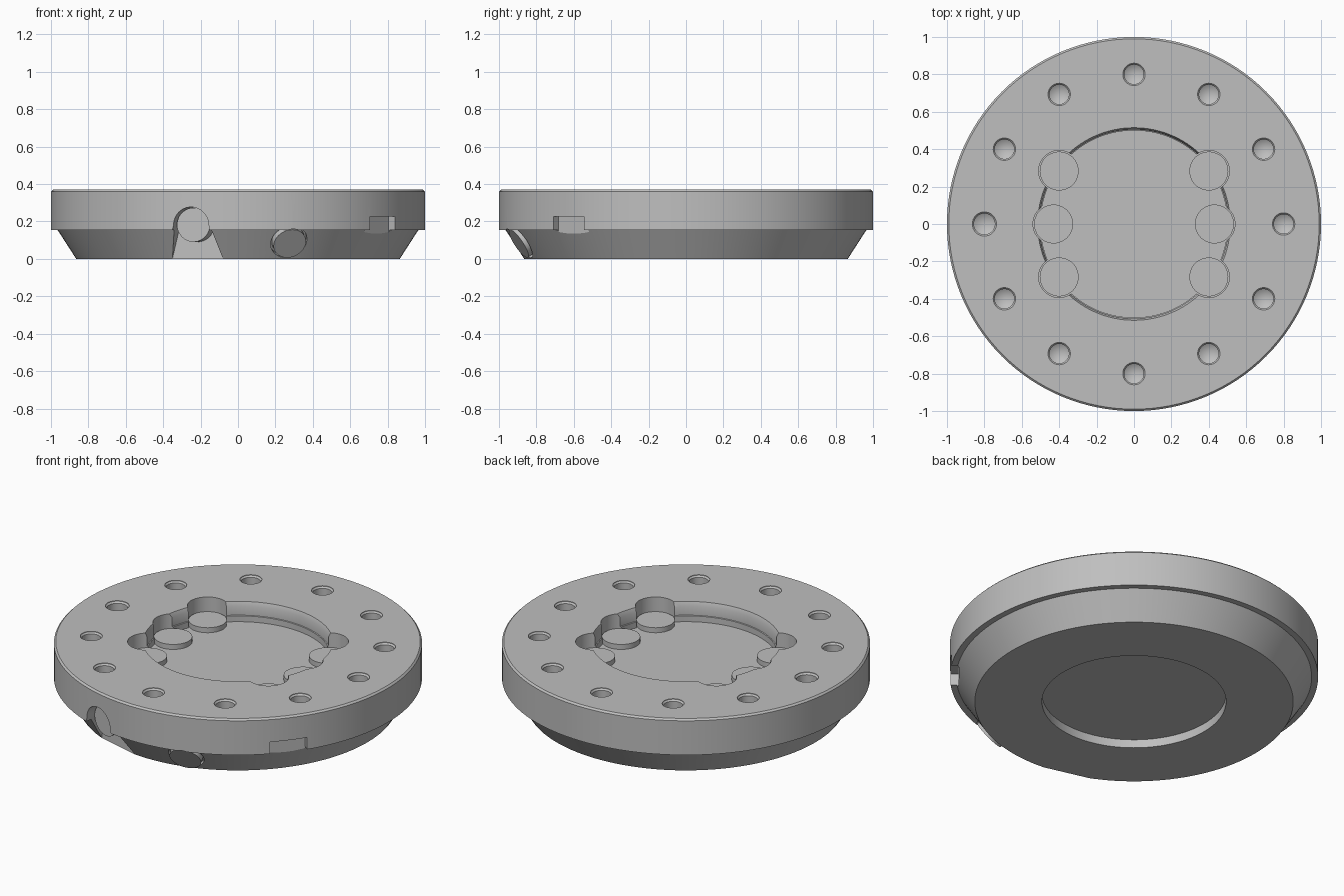
import bpy, bmesh, math
from mathutils import Matrix, Vector

if "Cube" in bpy.data.objects:
    bpy.data.objects.remove(bpy.data.objects["Cube"], do_unlink=True)

TOP = 0.37       # upper face height
FLOOR = 0.255    # floor of the upper recess

metal = bpy.data.materials.new("plain_grey")
metal.use_nodes = True
metal.diffuse_color = (0.52, 0.52, 0.52, 1)
metal.node_tree.nodes["Principled BSDF"].inputs["Base Color"].default_value = (0.52, 0.52, 0.52, 1)


def finish(name, bm, matrix=Matrix()):
    bmesh.ops.recalc_face_normals(bm, faces=bm.faces)
    mesh = bpy.data.meshes.new(name)
    bm.to_mesh(mesh)
    bm.free()
    mesh.transform(matrix)
    mesh.materials.append(metal)
    obj = bpy.data.objects.new(name, mesh)
    bpy.context.collection.objects.link(obj)
    return obj


def lathe(name, profile, steps=48, matrix=Matrix()):
    """Turn (radius, z) points, starting and ending on the axis."""
    bm = bmesh.new()
    verts = [bm.verts.new((r, 0, z)) for r, z in profile]
    edges = [bm.edges.new(pair) for pair in zip(verts, verts[1:])]
    bmesh.ops.spin(bm, geom=verts + edges, cent=(0, 0, 0), axis=(0, 0, 1),
                   angle=math.tau, steps=steps, use_merge=True)
    bmesh.ops.remove_doubles(bm, verts=bm.verts, dist=1e-5)
    return finish(name, bm, matrix)


def cylinder(name, radius, z0, z1, matrix=Matrix()):
    return lathe(name, [(0, z0), (radius, z0), (radius, z1), (0, z1)], 48, matrix)


def prism(name, outline, depth0, depth1, matrix):
    """Extrude a flat outline along its local z."""
    bm = bmesh.new()
    face = bm.faces.new([bm.verts.new((x, y, depth0)) for x, y in outline])
    out = bmesh.ops.extrude_face_region(bm, geom=[face])["geom"]
    bmesh.ops.translate(bm, vec=(0, 0, depth1 - depth0),
                        verts=[v for v in out if isinstance(v, bmesh.types.BMVert)])
    return finish(name, bm, matrix)


def side_frame(degrees, radius=0, height=0, tilt=0):
    """Local z points outward at the given bearing, local y points up."""
    a = math.radians(degrees)
    out = Vector((math.cos(a), math.sin(a), 0))
    turn = Matrix.Rotation(a + math.pi / 2, 4, 'Z') @ Matrix.Rotation(math.pi / 2 + tilt, 4, 'X')
    return Matrix.Translation(out * radius + Vector((0, 0, height))) @ turn


def cut(target, cutter):
    mod = target.modifiers.new("cut", 'BOOLEAN')
    mod.operation, mod.solver, mod.object = 'DIFFERENCE', 'EXACT', cutter
    bpy.context.view_layer.objects.active = target
    bpy.ops.object.modifier_apply(modifier=mod.name)
    bpy.data.objects.remove(cutter, do_unlink=True)


# Main body: rim, small ledge, sloping underside and both round recesses
body = lathe("ring_body", [
    (0, 0.05), (0.5, 0.05), (0.5, 0), (0.865, 0), (0.965, 0.155), (1, 0.155),
    (1, TOP - 0.01), (0.99, TOP), (0.515, TOP), (0.505, TOP - 0.025),
    (0.505, 0.292), (0.5, 0.29), (0.5, FLOOR), (0, FLOOR)], 128)

# Six round magnet pockets, each with a disc
parts = [body]
for side, label in ((1, "left"), (-1, "right")):
    for x, y, row in ((0.4, -0.283, "front"), (0.43, 0, "middle"), (0.4, 0.283, "back")):
        place = Matrix.Translation((side * x, y, 0))
        cut(body, cylinder("pocket_cutter", 0.11, FLOOR, TOP + 0.1, place))
        parts.append(cylinder(f"{row}_{label}_disc", 0.104, FLOOR - 0.01, 0.285, place))

# Ring of countersunk, cone-bottomed holes
for i in range(12):
    grow = 1.08 if i == 6 else 1
    place = Matrix.Rotation(math.tau * i / 12, 4, 'Z') @ Matrix.Translation((0.8, 0, 0))
    cut(body, lathe("hole_cutter", [
        (0, 0.24), (0.052 * grow, 0.272), (0.052 * grow, TOP - 0.012),
        (0.06 * grow, TOP - 0.003), (0.06 * grow, TOP + 0.05), (0, TOP + 0.05)], 32, place))

# Arched side notch that widens toward the base, holding an upright disc
arch = [(0.097 * math.cos(t), 0.18 + 0.097 * math.sin(t))
        for t in (math.pi * k / 24 for k in range(25))]
outline = [(0.14, -0.05), (0.14, 0)] + arch + [(-0.14, 0), (-0.14, -0.05)]
bearing = -104.6
cut(body, prism("arch_cutter", outline, 0.854, 1.2, side_frame(bearing)))
parts.append(cylinder("arch_disc", 0.091, 0.85, 0.945, side_frame(bearing, 0, 0.182)))

# Tilted disc set into the sloping underside
tilt = math.atan2(0.1, 0.155)
slope = side_frame(-72.8, 0.923, 0.09, tilt)
cut(body, cylinder("slope_cutter", 0.1, -0.025, 0.1, slope))
parts.append(cylinder("slope_disc", 0.089, -0.035, 0.016, slope))

# Square notch under the rim
box = [(-0.105, 0.1), (0.105, 0.1), (0.105, 0.226), (-0.105, 0.226)]
cut(body, prism("notch_cutter", box, 0.952, 1.2, side_frame(-39)))

# Smooth round walls, crisp edges
for obj in parts:
    bpy.ops.object.select_all(action='DESELECT')
    obj.select_set(True)
    bpy.context.view_layer.objects.active = obj
    bpy.ops.object.shade_smooth_by_angle(angle=math.radians(25))
